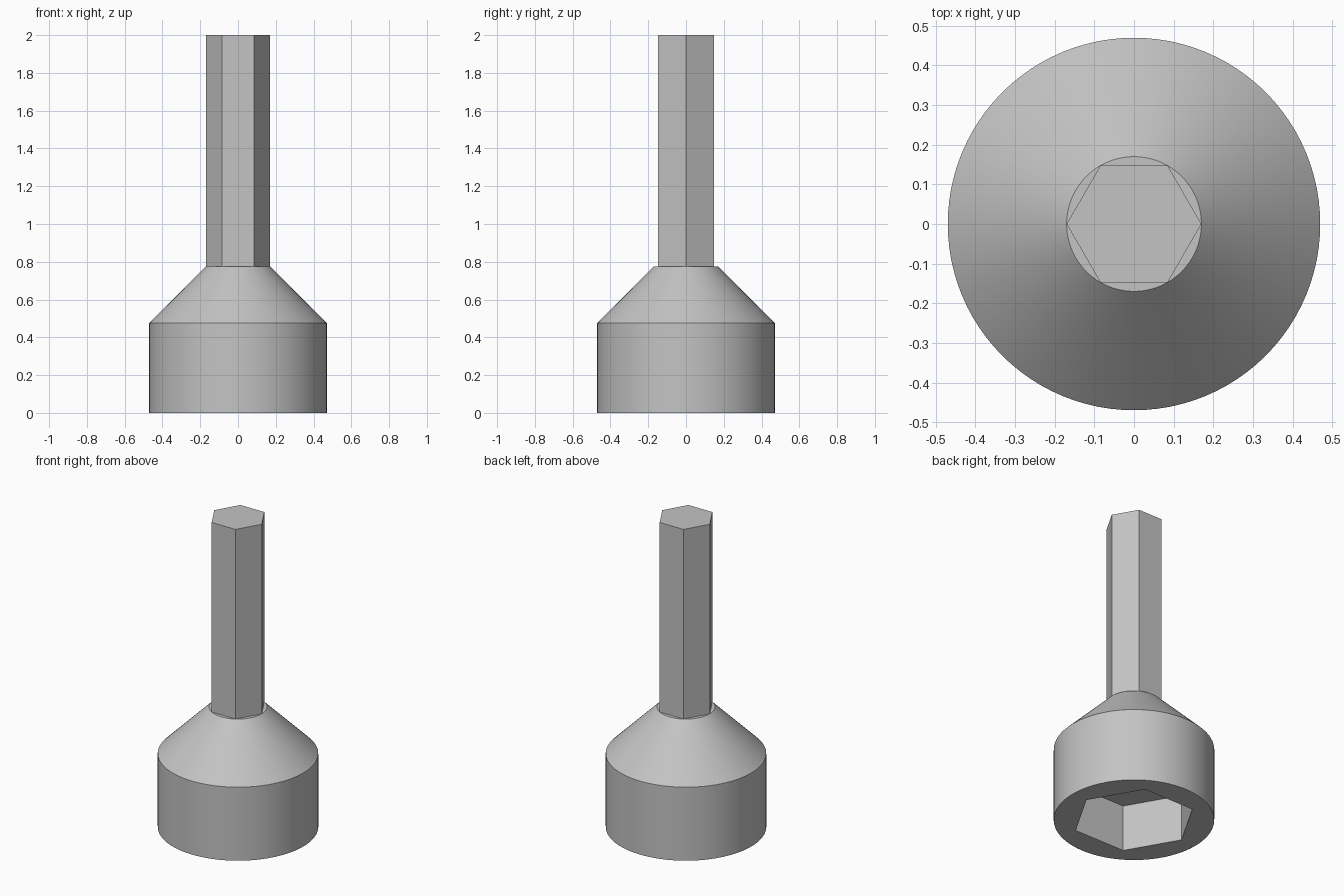
import bpy
import bmesh
from math import cos, sin, tau

cube = bpy.data.objects.get("Cube")
if cube:
    bpy.data.objects.remove(cube, do_unlink=True)

SIDES = 96
BODY_R, NECK_R, SOCKET_R = 0.47, 0.17, 0.363
SHOULDER_Z, NECK_Z, TOP_Z, SOCKET_Z = 0.475, 0.775, 2.0, 0.30

steel = bpy.data.materials.new("steel grey")
steel.use_nodes = True
colour = (0.55, 0.55, 0.55, 1)
steel.diffuse_color = colour
steel.node_tree.nodes["Principled BSDF"].inputs["Base Color"].default_value = colour


def ring(bm, radius, z, sides):
    return [bm.verts.new((radius * cos(tau * i / sides), radius * sin(tau * i / sides), z))
            for i in range(sides)]


def bridge(bm, low, high):
    n = len(low)
    for i in range(n):
        j = (i + 1) % n
        bm.faces.new((low[i], low[j], high[j], high[i]))


def finish(bm, name):
    bmesh.ops.recalc_face_normals(bm, faces=bm.faces)
    mesh = bpy.data.meshes.new(name)
    bm.to_mesh(mesh)
    bm.free()
    obj = bpy.data.objects.new(name, mesh)
    obj.data.materials.append(steel)
    bpy.context.collection.objects.link(obj)
    bpy.ops.object.select_all(action="DESELECT")
    obj.select_set(True)
    bpy.context.view_layer.objects.active = obj
    bpy.ops.object.shade_smooth_by_angle(angle=0.4)
    return obj


# Socket body: round wall, conical shoulder and hexagonal recess underneath
bm = bmesh.new()
base = ring(bm, BODY_R, 0, SIDES)
shoulder = ring(bm, BODY_R, SHOULDER_Z, SIDES)
neck = ring(bm, NECK_R, NECK_Z, SIDES)
bridge(bm, base, shoulder)
bridge(bm, shoulder, neck)
bm.faces.new(neck)

mouth = ring(bm, SOCKET_R, 0, 6)
ceiling = ring(bm, SOCKET_R, SOCKET_Z, 6)
bridge(bm, mouth, ceiling)
bm.faces.new(ceiling)

# Flat rim between the round edge and the hexagonal mouth
step = SIDES // 6
for k in range(6):
    arc = [base[(k * step + i) % SIDES] for i in range(step + 1)]
    bm.faces.new(arc + [mouth[(k + 1) % 6], mouth[k]])
finish(bm, "socket_body")

# Hexagonal drive shank
bm = bmesh.new()
foot = ring(bm, NECK_R, NECK_Z - 0.02, 6)
tip = ring(bm, NECK_R, TOP_Z, 6)
bridge(bm, foot, tip)
bm.faces.new(foot)
bm.faces.new(tip)
finish(bm, "hex_shank")
